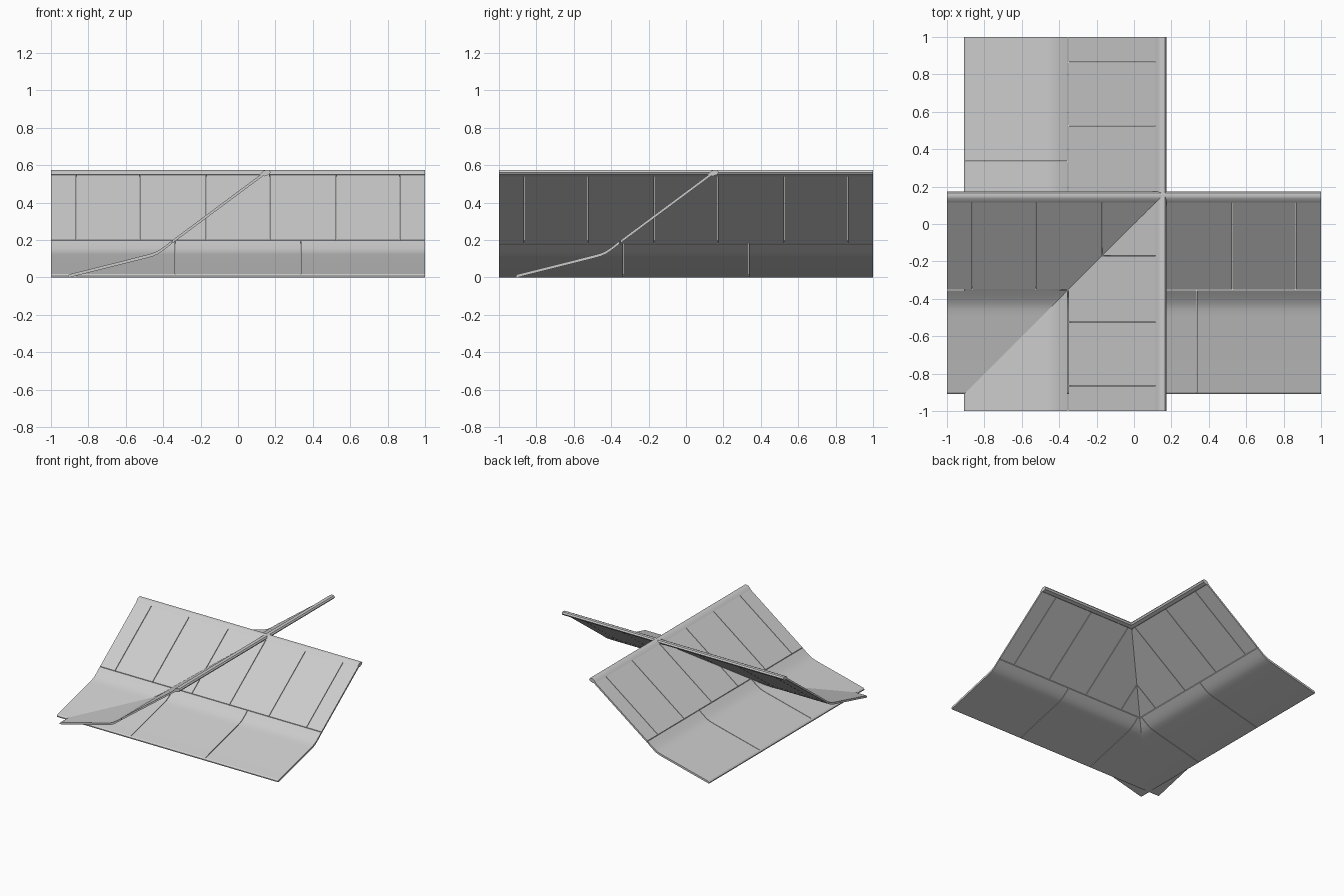
import bpy

if "Cube" in bpy.data.objects:
    bpy.data.objects.remove(bpy.data.objects["Cube"])

T = 0.017   # sheet thickness, measured vertically
GAP = 0.002  # half of the seam between sheets


def extrude(name, profile, a, b, swap):
    """Extrude a closed (across, z) profile from a to b; swap turns it onto the y axis."""
    n = len(profile)
    verts = []
    for s in (a, b):
        for p, z in profile:
            verts.append((p, s, z) if swap else (s, p, z))
    faces = [(i, (i + 1) % n, n + (i + 1) % n, n + i) for i in range(n)]
    faces += [tuple(range(n))[::-1], tuple(range(n, 2 * n))]
    if swap:
        faces = [f[::-1] for f in faces]
    mesh = bpy.data.meshes.new(name)
    mesh.from_pydata(verts, [], [f[::-1] for f in faces])
    mesh.validate()
    obj = bpy.data.objects.new(name, mesh)
    bpy.context.collection.objects.link(obj)
    bpy.ops.object.select_all(action='DESELECT')
    obj.select_set(True)
    bpy.context.view_layer.objects.active = obj
    bpy.ops.object.mode_set(mode='EDIT')
    bpy.ops.mesh.select_all(action='SELECT')
    bpy.ops.mesh.normals_make_consistent(inside=False)
    bpy.ops.object.mode_set(mode='OBJECT')
    bpy.ops.object.shade_smooth_by_angle(angle=0.52)
    return obj


def sheet(line):
    """Closed profile of a sheet whose underside follows the line."""
    return line + [(p, z + T) for p, z in reversed(line)]


def panels(name, line, cuts, swap):
    for a, b in zip(cuts, cuts[1:]):
        lo = a if a == -1 else a + GAP
        hi = b if b == 1 else b - GAP
        extrude(name, sheet(line), lo, hi, swap)


# Cross-section of one bank, from front edge to top
lower_line = [(-0.90, 0.0), (-0.49, 0.103), (-0.455, 0.113), (-0.43, 0.124),
              (-0.405, 0.14), (-0.38, 0.159), (-0.355, 0.179)]
upper_line = [(-0.351, 0.182), (0.135, 0.543)]
rail = [(0.115, 0.549), (0.135, 0.570), (0.150, 0.575), (0.167, 0.573),
        (0.175, 0.562), (0.167, 0.549), (0.140, 0.540)]
toe = [(-0.91, 0.0), (-0.90, 0.0), (-0.90, T), (-0.91, 0.008)]

for label, swap in (("long_bank", False), ("cross_bank", True)):
    # Curved lower sheets
    panels(label + "_lower_sheet", lower_line, [-1, -0.335, 0.335, 1], swap)
    # Straight upper sheets
    panels(label + "_upper_sheet", upper_line,
           [-1, -0.865, -0.525, -0.17, 0.17, 0.525, 0.865, 1], swap)
    # Rail along the top and tapered edge along the bottom
    extrude(label + "_top_rail", rail, -1, 1, swap)
    extrude(label + "_toe_edge", toe, -1, 1, swap)
